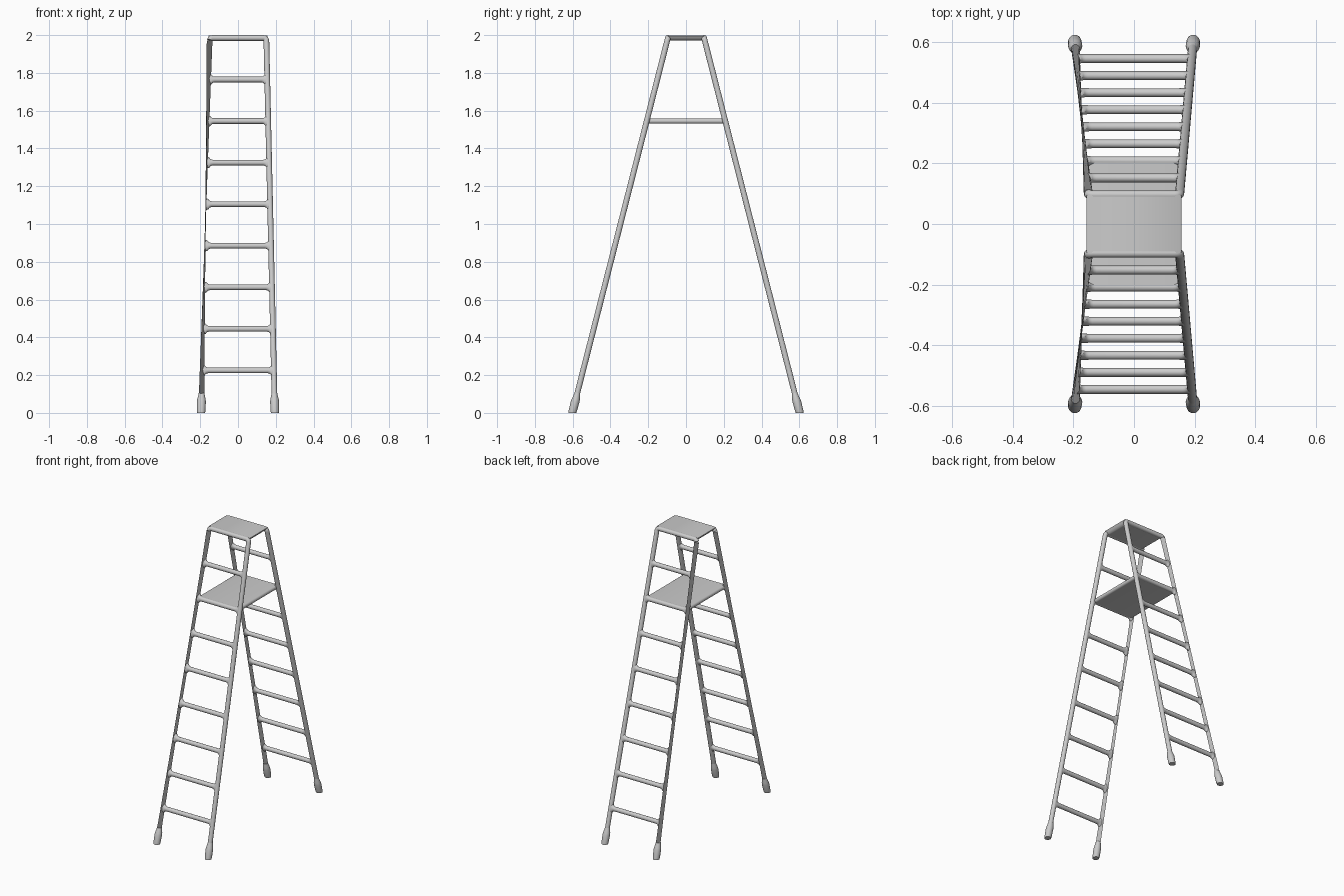
import bpy, bmesh, math
from mathutils import Vector

cube = bpy.data.objects.get("Cube")
if cube:
    bpy.data.objects.remove(cube, do_unlink=True)

metal = bpy.data.materials.new("light grey metal")
metal.use_nodes = True
GREY = (0.6, 0.6, 0.6, 1)
metal.diffuse_color = GREY
metal.node_tree.nodes["Principled BSDF"].inputs["Base Color"].default_value = GREY

R = 0.015            # tube radius
TOP = 1.985          # axis height of the top rung
STEP = 0.22          # rung spacing
LEAN = 0.255
X = Vector((1, 0, 0))
Y = Vector((0, 1, 0))


def half_width(z):
    return 0.195 - 0.0225 * z


def on_side(u, z, side):
    """Point on the leaning ladder plane."""
    return Vector((u, side * (0.602 - LEAN * z), z))


def loft(name, sections):
    """Skin a list of closed point loops and cap both ends."""
    bm = bmesh.new()
    loops = [[bm.verts.new(p) for p in s] for s in sections]
    n = len(loops[0])
    for a, b in zip(loops, loops[1:]):
        for i in range(n):
            j = (i + 1) % n
            bm.faces.new((a[i], a[j], b[j], b[i]))
    bm.faces.new(loops[0])
    bm.faces.new(loops[-1])
    bmesh.ops.recalc_face_normals(bm, faces=bm.faces)
    mesh = bpy.data.meshes.new(name)
    bm.to_mesh(mesh)
    bm.free()
    mesh.materials.append(metal)
    obj = bpy.data.objects.new(name, mesh)
    bpy.context.collection.objects.link(obj)
    bpy.ops.object.select_all(action='DESELECT')
    obj.select_set(True)
    bpy.context.view_layer.objects.active = obj
    bpy.ops.object.shade_smooth_by_angle(angle=math.radians(40))
    return obj


def ring(center, a, b, n=20):
    angles = [2 * math.pi * i / n for i in range(n)]
    return [center + a * math.cos(t) + b * math.sin(t) for t in angles]


def rail_frame(name, side):
    """Two rails joined over the top by a tube with bent corners."""
    bend = 0.016
    w = half_width(TOP)
    half = [(half_width(0.05), 0.05)]
    for k in range(6):
        t = k / 5 * math.pi / 2
        half.append((w - bend + bend * math.cos(t), TOP - bend + bend * math.sin(t)))
    path = half + [(-u, z) for u, z in reversed(half)]
    pts = [on_side(u, z, side) for u, z in path]
    normal = X.cross(Vector((0, -side * LEAN, 1))).normalized()
    sections = []
    for i, p in enumerate(pts):
        tangent = (pts[min(i + 1, len(pts) - 1)] - pts[max(i - 1, 0)]).normalized()
        if i in (1, len(pts) - 2):
            # keep the straight rails at full thickness up to the bend
            tangent = Vector((0, -side * LEAN, 1)).normalized()
        sections.append(ring(p, normal * R, normal.cross(tangent) * R))
    loft(name, sections)


def rung(name, z, side):
    """Round rung that flares up and down where it is welded to the rails."""
    slope = Vector((0, -side * LEAN, 1)).normalized()
    normal = X.cross(slope)
    w = half_width(z)
    ends = [(w, 0.032), (w - 0.014, 0.028), (w - 0.018, 0.021),
            (w - 0.024, 0.017), (w - 0.032, R)]
    stations = ends + [(-u, r) for u, r in reversed(ends)]
    loft(name, [ring(on_side(u, z, side), normal * R * 0.97, slope * r)
                for u, r in stations])


def foot(name, hand, side):
    """Rubber-style sleeve, cut level with the floor."""
    profile = [(0, 0.021), (0.012, 0.0225), (0.06, 0.0235), (0.072, 0.022),
               (0.09, 0.018), (0.105, R)]
    loft(name, [ring(on_side(hand * half_width(z), z, side), X * r, Y * r)
                for z, r in profile])


def plate(name, outline, depth):
    """Extrude a mirrored half outline (x, z) from front to back."""
    full = outline + [(-x, z) for x, z in reversed(outline)]
    loft(name, [[Vector((x, y, z)) for x, z in full] for y in (-depth, depth)])


for label, side in (("front", -1), ("back", 1)):
    rail_frame(label + "_rails", side)
    for i in range(8):
        rung(f"{label}_rung_{i + 1}", 0.225 + i * STEP, side)
    for hand_name, hand in (("left", 1), ("right", -1)):
        foot(f"{label}_{hand_name}_foot", hand, side)

# Top plate with undercut sides
plate("top_plate", [(0.130, 1.972), (0.140, 1.974), (0.150, 1.984),
                    (0.156, 1.996), (0.152, 1.999)], 0.096)

# Lower platform with half-round sides
mid, r = 0.225 + 6 * STEP, 0.014
side_curve = [(0.143 + r * math.cos(t), mid + r * math.sin(t))
              for t in [math.pi * (k / 8 - 0.5) for k in range(9)]]
plate("lower_platform", side_curve, 0.602 - LEAN * mid)
